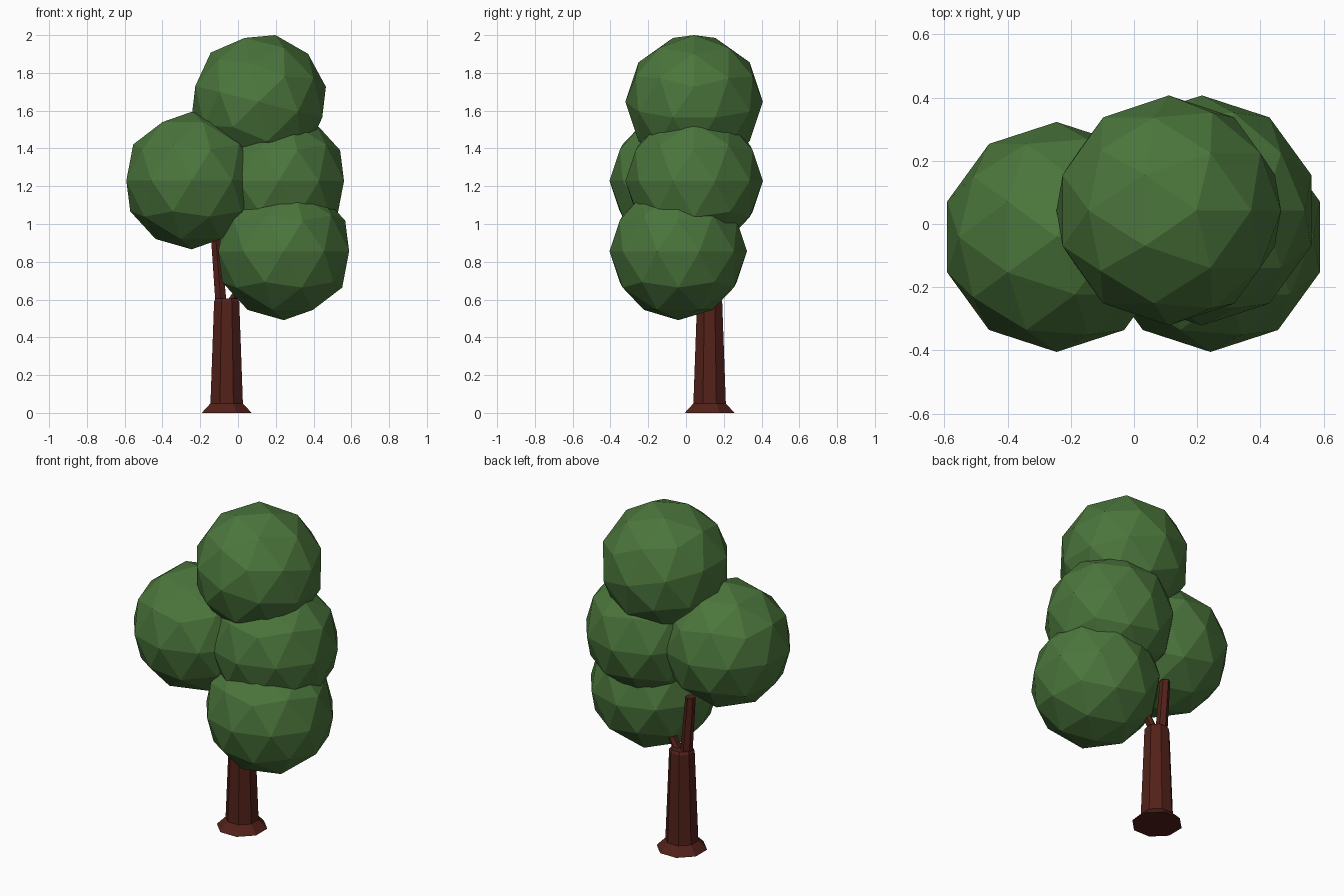
import bpy, bmesh, math
from mathutils import Vector

if "Cube" in bpy.data.objects:
    bpy.data.objects.remove(bpy.data.objects["Cube"])


def material(name, color):
    m = bpy.data.materials.new(name)
    m.diffuse_color = color
    m.use_nodes = True
    m.node_tree.nodes["Principled BSDF"].inputs["Base Color"].default_value = m.diffuse_color
    return m


leaf_green = material("leaf_green", (0.07, 0.18, 0.045, 1))
bark_brown = material("bark_brown", (0.085, 0.015, 0.01, 1))


def tube(name, rings, sides):
    """Flat-faced tube through horizontal rings of (x, y, z, radius), capped."""
    bm = bmesh.new()
    loops = []
    for x, y, z, r in rings:
        loop = []
        for i in range(sides):
            a = 2 * math.pi * (i + 0.5) / sides
            loop.append(bm.verts.new((x + r * math.cos(a), y + r * math.sin(a), z)))
        loops.append(loop)
    for lo, hi in zip(loops, loops[1:]):
        for i in range(sides):
            j = (i + 1) % sides
            bm.faces.new((lo[i], lo[j], hi[j], hi[i]))
    bm.faces.new(loops[0][::-1])
    bm.faces.new(loops[-1])
    me = bpy.data.meshes.new(name)
    bm.to_mesh(me)
    bm.free()
    me.materials.append(bark_brown)
    ob = bpy.data.objects.new(name, me)
    bpy.context.collection.objects.link(ob)
    return ob


# Trunk with flared foot
TX, TY = -0.06, 0.125
tube("trunk", [(TX, TY, 0.0, 0.142), (TX, TY, 0.015, 0.128), (TX, TY, 0.05, 0.093),
               (TX, TY, 0.59, 0.072), (TX, TY, 0.605, 0.062)], 8)

# Two branches growing from the trunk top into the leaves
tube("left_branch", [(-0.09, TY, 0.58, 0.034), (-0.118, TY, 0.93, 0.029)], 6)
tube("right_branch", [(-0.04, TY, 0.58, 0.028), (0.04, TY - 0.005, 0.71, 0.025)], 6)

# Leaf clusters: faceted balls of one size
clusters = {
    "top_leaves": ((0.11, 0.043, 1.647), 14),
    "left_leaves": ((-0.245, -0.041, 1.23), 0),
    "middle_right_leaves": ((0.215, 0.043, 1.228), 0),
    "lower_right_leaves": ((0.242, -0.041, 0.855), 0),
}
for name, (centre, tilt) in clusters.items():
    bpy.ops.mesh.primitive_ico_sphere_add(subdivisions=2, radius=0.364, location=centre,
                                          rotation=(0, math.radians(tilt), 0))
    ball = bpy.context.object
    ball.name = name
    ball.data.materials.append(leaf_green)
